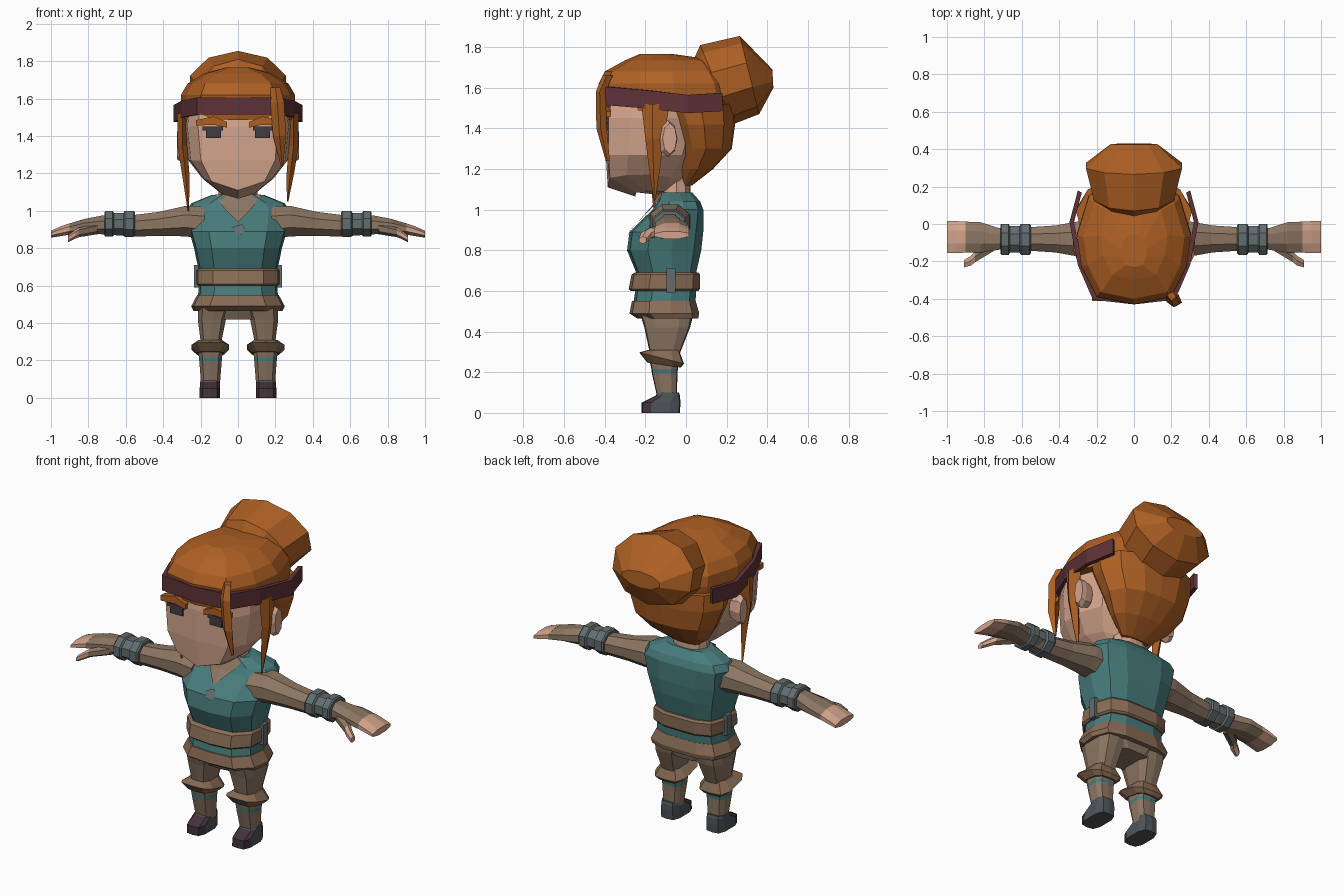
import bpy, bmesh, math
from mathutils import Vector

if "Cube" in bpy.data.objects:
    bpy.data.objects.remove(bpy.data.objects["Cube"])


def material(name, r, g, b):
    m = bpy.data.materials.new(name)
    lin = [((c / 255 + 0.055) / 1.055) ** 2.4 for c in (r, g, b)]
    m.diffuse_color = (*lin, 1)
    m.use_nodes = True
    m.node_tree.nodes["Principled BSDF"].inputs["Base Color"].default_value = m.diffuse_color
    return m


SKIN = material("skin", 212, 165, 141)
HAIR = material("copper hair", 174, 96, 36)
BAND = material("maroon cloth", 94, 50, 56)
TEAL = material("teal cloth", 72, 124, 124)
CLOTH = material("brown cloth", 140, 118, 98)
LEATHER = material("tan leather", 138, 109, 86)
METAL = material("grey metal", 98, 108, 111)
DARK = material("dark eye", 66, 60, 64)
BOOT = material("slate boot", 78, 84, 88)
TOE = material("dark toe", 66, 50, 57)

# Half outlines from front centre to back centre: (x share, depth share)
ROUND = [(0, 0), (.65, .06), (.92, .3), (1, .55), (.8, .85), (.4, 1), (0, 1.02)]
FACE = [(0, 0), (.75, .03), (.95, .25), (1, .55), (.8, .85), (.4, 1), (0, 1)]
CHEST = [(0, 0), (.6, .04), (.95, .28), (1, .6), (.85, .9), (.45, 1), (0, 1)]
BLOCK = [(0, 0), (.7, .03), (1, .25), (1, .75), (.7, .97), (0, 1)]


def ring(z, w, yf, yb, shape=ROUND, cx=0, lift=0, tilt=0):
    """Level outline; lift raises the sides, tilt raises the back."""
    full = shape + [(-x, t) for x, t in shape[-2:0:-1]]
    return [Vector((cx + x * w, yf + t * (yb - yf),
                    z + lift * abs(x * w) + tilt * (t - .5) * (yb - yf))) for x, t in full]


def arm_ring(x, y, ry, z, rz, s, n=8):
    """Upright outline across the arm."""
    return [Vector((s * x, y + ry * math.cos(a), z + rz * math.sin(a)))
            for a in [math.tau * (i + .5) / n for i in range(n)]]


def make(name, verts, faces, mats, rule=None):
    bm = bmesh.new()
    vs = [bm.verts.new(v) for v in verts]
    for f in faces:
        bm.faces.new([vs[i] for i in f])
    bmesh.ops.recalc_face_normals(bm, faces=bm.faces)
    if rule:
        for f in bm.faces:
            f.material_index = rule(f.calc_center_median())
    me = bpy.data.meshes.new(name)
    bm.to_mesh(me)
    bm.free()
    ob = bpy.data.objects.new(name, me)
    for m in mats:
        me.materials.append(m)
    bpy.context.collection.objects.link(ob)
    return ob


def loft(name, rings, *mats, rule=None):
    n, k = len(rings[0]), len(rings)
    faces = [(j * n + i, j * n + (i + 1) % n, (j + 1) * n + (i + 1) % n, (j + 1) * n + i)
             for j in range(k - 1) for i in range(n)]
    faces += [tuple(range(n)), tuple(range((k - 1) * n, k * n))]
    return make(name, [v for r in rings for v in r], faces, mats, rule)


def box(name, x, y, z, mat):
    """Box from pairs of limits."""
    return loft(name, [[Vector(p) for p in ((x[0], y[0], h), (x[1], y[0], h),
                                            (x[1], y[1], h), (x[0], y[1], h))] for h in z], mat)


def strand(name, points):
    """Tapering lock of hair through (x, y, z, x radius, y radius)."""
    return loft(name, [[Vector((x + a * rx, y + b * ry, z))
                        for a, b in ((0, -1), (1, -.2), (.3, 1), (-1, .2))]
                       for x, y, z, rx, ry in points], HAIR)


# Head and neck
loft("head", [ring(1.065, .09, -.25, -.06, FACE, lift=.3),
              ring(1.11, .19, -.385, -.02, FACE, lift=.33),
              ring(1.27, .265, -.395, .05, FACE),
              ring(1.45, .285, -.395, .1, FACE),
              ring(1.56, .27, -.38, .1, FACE)], SKIN)
loft("neck", [ring(1.03, .12, -.14, .03), ring(1.08, .105, -.13, .02),
              ring(1.2, .1, -.13, .02)], SKIN)

# Hair cap, hair over the nape, and the large bun
loft("hair_cap", [ring(1.485, .305, -.405, .23), ring(1.56, .305, -.42, .25),
                  ring(1.62, .305, -.43, .24), ring(1.68, .27, -.40, .2),
                  ring(1.735, .18, -.30, .14), ring(1.765, .07, -.23, -.06)], HAIR)
loft("nape_hair", [ring(1.52, .31, -.14, .24), ring(1.42, .305, -.09, .235),
                   ring(1.3, .26, -.05, .22), ring(1.2, .19, -.03, .13),
                   ring(1.12, .09, -.02, .03)], HAIR)
bun = []
for ty, tz, by, bz, w in [(.02, 1.70, .16, 1.45, .17), (.07, 1.81, .23, 1.42, .225),
                          (.265, 1.855, .36, 1.47, .27), (.425, 1.69, .43, 1.60, .13)]:
    r = []
    for i in range(10):
        a = math.tau * i / 10
        m = (1 + math.cos(a)) / 2
        r.append(Vector((w * math.sin(a), by + (ty - by) * m, bz + (tz - bz) * m)))
    bun.append(r)
loft("hair_bun", bun, HAIR)
strand("front_lock", [(.20, -.385, 1.66, .025, .025), (.21, -.42, 1.58, .037, .024),
                      (.222, -.415, 1.4, .035, .026), (.235, -.385, 1.24, .006, .01)])

# Headband wrapping the front and sides, open at the back
path = [(.30, .18, 1.53), (.345, .01, 1.52), (.3, -.22, 1.545), (.22, -.405, 1.56), (0, -.43, 1.56)]
path += [(-x, y, z) for x, y, z in path[-2::-1]]
loft("headband", [[Vector((x * k, y * k, z + h)) for k, h in
                   ((1, -.045), (1, .045), (.93, .045), (.93, -.045))] for x, y, z in path], BAND)

# Torso, undershirt neckline and clasp
loft("tunic", [ring(.52, .215, -.262, .045, CHEST), ring(.60, .21, -.25, .05, CHEST),
               ring(.69, .212, -.245, .05, CHEST), ring(.80, .235, -.29, .075, CHEST),
               ring(.89, .26, -.278, .085, CHEST), ring(1.0, .275, -.165, .085, CHEST),
               ring(1.04, .25, -.14, .07, CHEST), ring(1.085, .14, -.125, .03, CHEST)], TEAL)
make("neckline", [(0, -.235, .94), (.075, -.162, 1.015), (0, -.17, 1.015), (-.075, -.162, 1.015),
                  (.125, -.105, 1.088), (0, -.134, 1.088), (-.125, -.105, 1.088)],
     [(0, 1, 2), (0, 2, 3), (1, 4, 5, 2), (2, 5, 6, 3)], [CLOTH])
make("clasp", [(-.035, -.263, .91), (.02, -.25, .93), (.04, -.272, .90), (.02, -.288, .87),
               (-.01, -.285, .88)], [(0, 1, 2, 3, 4)], [METAL])

# Belt and skirt
loft("belt", [ring(.60, .215, -.272, .06, CHEST), ring(.61, .225, -.282, .068, CHEST),
              ring(.68, .225, -.268, .07, CHEST), ring(.692, .215, -.25, .06, CHEST)], LEATHER)
loft("skirt", [ring(.55, .218, -.266, .048, CHEST), ring(.49, .25, -.278, .065, CHEST),
               ring(.465, .238, -.24, .06, CHEST)], LEATHER)
loft("trouser_seat", [ring(.50, .21, -.22, .04, CHEST), ring(.42, .12, -.18, .02, CHEST)], CLOTH)

for s, side in ((1, "left"), (-1, "right")):
    def span(a, b):
        return sorted((s * a, s * b))

    # Face details
    box(side + "_eye", span(.09, .17), (-.398, -.37), (1.39, 1.435), DARK)
    box(side + "_eyelid", span(.08, .19), (-.402, -.37), (1.43, 1.45), DARK)
    loft(side + "_eyebrow", [[Vector((s * x, y, z)) for y, z in
                              ((-.412, lo), (-.412, hi), (-.37, hi), (-.37, lo))]
                             for x, lo, hi in ((.06, 1.445, 1.475), (.13, 1.46, 1.505),
                                               (.225, 1.455, 1.485))], HAIR)
    loft(side + "_ear", [[Vector((s * x, -.09 + ry * math.cos(a) + dy, 1.35 + rz * math.sin(a)))
                          for a in [math.tau * i / 8 for i in range(8)]]
                         for x, ry, rz, dy in ((.25, .04, .07, 0), (.30, .048, .09, 0),
                                               (.325, .035, .075, .01))], SKIN)
    strand(side + "_side_lock", [(s * .295, -.15, 1.52, .03, .07), (s * .298, -.155, 1.35, .026, .045),
                                 (s * .28, -.155, 1.2, .02, .027),
                                 (s * .265, -.155, 1.05 if s > 0 else 1.0, .004, .005)])

    # Sleeve running into a fingerless glove, then fingers and thumb
    loft(side + "_sleeve", [arm_ring(*p, s) for p in (
        (.18, -.08, .11, .935, .095), (.28, -.08, .105, .945, .088), (.42, -.08, .078, .93, .07),
        (.56, -.08, .068, .92, .062), (.72, -.08, .062, .925, .055), (.82, -.072, .088, .918, .042),
        (.91, -.07, .09, .90, .032))], CLOTH)
    loft(side + "_fingers", [arm_ring(*p, s) for p in (
        (.90, -.07, .09, .903, .033), (.95, -.07, .092, .89, .028), (1.0, -.07, .092, .875, .02))], SKIN)
    loft(side + "_thumb", [arm_ring(*p, s, n=6) for p in (
        (.75, -.11, .04, .905, .03), (.85, -.175, .034, .885, .026), (.87, -.195, .03, .875, .024),
        (.91, -.213, .022, .85, .018))], CLOTH, SKIN, rule=lambda c: int(abs(c.x) > .855))
    loft(side + "_bracer", [arm_ring(x, -.082, ry, .93, rz, s) for x, ry, rz in (
        (.552, .082, .068), (.56, .09, .076), (.605, .09, .076), (.612, .076, .064),
        (.663, .076, .064), (.67, .09, .074), (.708, .09, .074), (.715, .082, .066))], METAL)

    # Belt loop
    box(side + "_belt_loop", span(.20, .236), (-.095, -.052), (.59, .71), METAL)

    # Trouser leg, cuff, shin with stripe, boot
    loft(side + "_trouser_leg", [ring(z, w, yf, yb, BLOCK, s * cx) for z, w, yf, yb, cx in (
        (.50, .09, -.23, .035, .125), (.42, .075, -.205, .02, .14), (.28, .052, -.175, -.035, .145))], CLOTH)
    loft(side + "_cuff", [ring(.31, .062, -.185, -.035, BLOCK, s * .148),
                          ring(.27, .1, -.23, -.01, BLOCK, s * .148, tilt=-.25),
                          ring(.235, .07, -.19, -.025, BLOCK, s * .148, tilt=-.15)], LEATHER)
    loft(side + "_shin", [ring(z, w, yf, yb, BLOCK, s * .147) for z, w, yf, yb in (
        (.26, .066, -.18, -.035), (.215, .062, -.17, -.04), (.195, .06, -.168, -.042),
        (.07, .05, -.14, -.045))], CLOTH, TEAL, rule=lambda c: int(.196 < c.z < .214))
    loft(side + "_boot", [ring(z, w, yf, yb, BLOCK, s * .15) for z, w, yf, yb in (
        (0, .055, -.22, -.03), (.05, .055, -.218, -.027), (.085, .052, -.15, -.03),
        (.1, .05, -.14, -.035))], BOOT, TOE, rule=lambda c: int(c.y < -.16))
